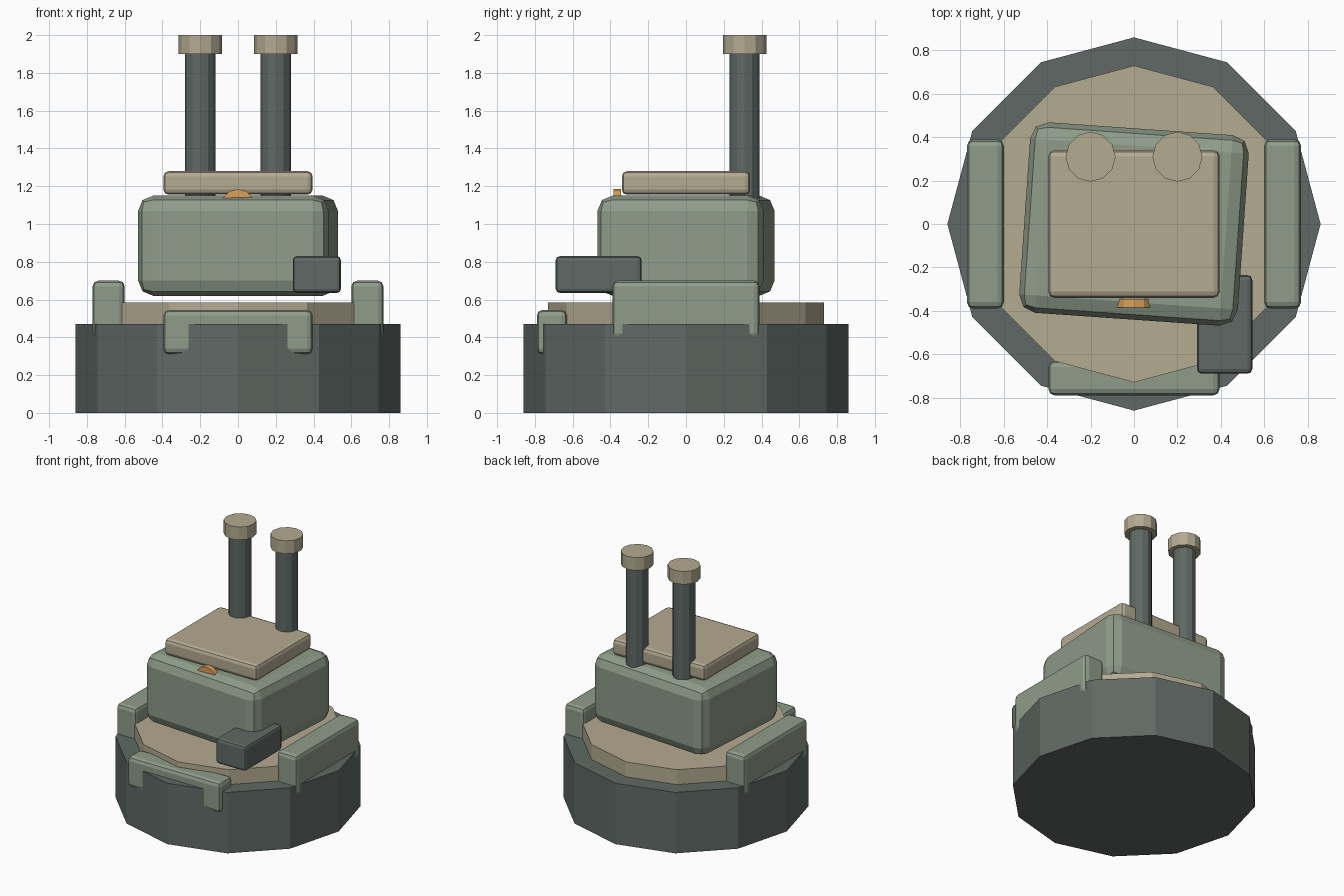
import bpy, bmesh, math
from mathutils import Matrix

if "Cube" in bpy.data.objects:
    bpy.data.objects.remove(bpy.data.objects["Cube"])


def material(name, rgb):
    m = bpy.data.materials.new(name)
    m.diffuse_color = (*rgb, 1)
    m.use_nodes = True
    m.node_tree.nodes["Principled BSDF"].inputs["Base Color"].default_value = m.diffuse_color
    return m


DARK = material("dark grey", (0.115, 0.141, 0.128))
GREEN = material("sage green", (0.275, 0.335, 0.255))
TAN = material("tan", (0.455, 0.405, 0.285))
ORANGE = material("orange", (0.70, 0.35, 0.10))


def finish(bm, name, mat):
    me = bpy.data.meshes.new(name)
    bm.to_mesh(me)
    bm.free()
    me.materials.append(mat)
    ob = bpy.data.objects.new(name, me)
    bpy.context.collection.objects.link(ob)
    return ob


def box(name, mat, lo, hi, bevel, segments=2, turn=0):
    """Bevelled box between two corners, turned about its vertical axis."""
    size = [b - a for a, b in zip(lo, hi)]
    mid = [(a + b) / 2 for a, b in zip(lo, hi)]
    bm = bmesh.new()
    bmesh.ops.create_cube(bm, size=1, matrix=Matrix.Diagonal((*size, 1)))
    bmesh.ops.bevel(bm, geom=bm.edges[:], offset=bevel, segments=segments,
                    profile=0.5, affect='EDGES')
    bm.transform(Matrix.Translation(mid) @ Matrix.Rotation(math.radians(turn), 4, 'Z'))
    return finish(bm, name, mat)


def drum(name, mat, centre, radius, depth, sides=12, along_y=False):
    """Flat-sided cylinder with a corner on the x axis."""
    rot = Matrix.Rotation(math.pi / 2, 4, 'X') if along_y else Matrix()
    bm = bmesh.new()
    bmesh.ops.create_cone(bm, cap_ends=True, segments=sides, radius1=radius,
                          radius2=radius, depth=depth,
                          matrix=Matrix.Translation(centre) @ rot)
    return finish(bm, name, mat)


# base and turntable
drum("base", DARK, (0, 0, 0.235), 0.86, 0.47)
drum("turntable", TAN, (0, 0, 0.5225), 0.73, 0.125)

# guards on the sides and front of the base
for side, s in (("left", -1), ("right", 1)):
    xs = sorted((0.60 * s, 0.77 * s))
    box(side + "_guard", GREEN, (xs[0], -0.39, 0.39), (xs[1], 0.39, 0.70), 0.03)
box("front_guard", GREEN, (-0.395, -0.79, 0.31), (0.395, -0.63, 0.545), 0.03)

# slightly turned body, roof plate, side box
box("body", GREEN, (-0.505, -0.44, 0.62), (0.505, 0.44, 1.15), 0.08, turn=-4)
box("roof_plate", TAN, (-0.395, -0.34, 1.155), (0.395, 0.34, 1.28), 0.028)
box("side_box", DARK, (0.29, -0.69, 0.635), (0.545, -0.235, 0.83), 0.022)

# round lamp sunk in the body front
drum("lamp", ORANGE, (0, -0.365, 1.095), 0.09, 0.04, along_y=True)

# pipes with caps
for side, s in (("left", -1), ("right", 1)):
    drum(side + "_pipe", DARK, (0.2 * s, 0.31, 1.51), 0.08, 0.80)
    drum(side + "_pipe_cap", TAN, (0.2 * s, 0.31, 1.95), 0.115, 0.10)
